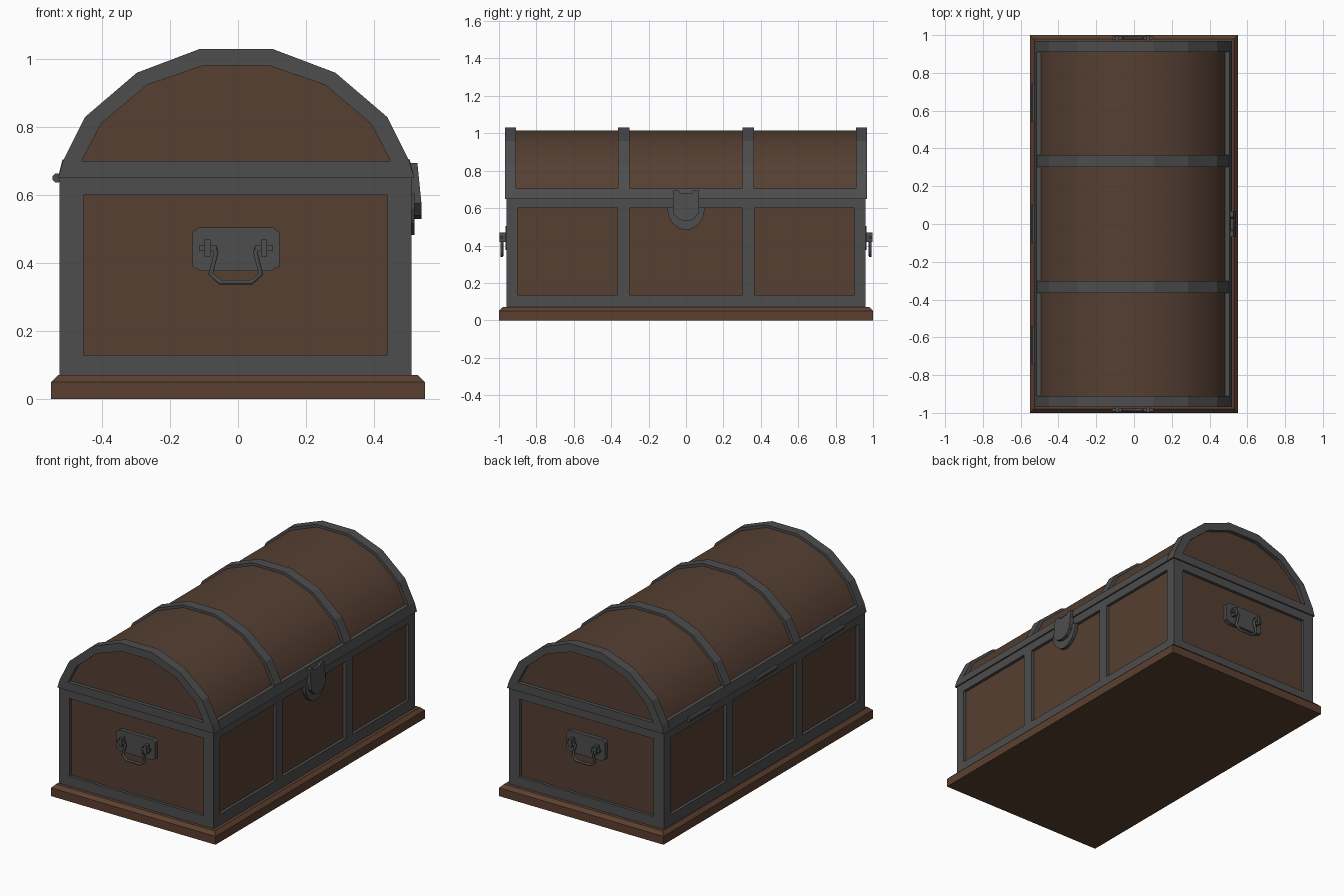
import bpy, bmesh, math

if "Cube" in bpy.data.objects:
    bpy.data.objects.remove(bpy.data.objects["Cube"])

def material(name, rgb):
    m = bpy.data.materials.new(name)
    m.diffuse_color = (*rgb, 1)
    m.use_nodes = True
    m.node_tree.nodes["Principled BSDF"].inputs["Base Color"].default_value = m.diffuse_color
    return m

WOOD = material("wood", (0.092, 0.050, 0.032))
BASE = material("base_wood", (0.105, 0.050, 0.030))
IRON = material("iron", (0.075, 0.075, 0.075))
CX = -0.0075            # the body sits a touch left of centre

def finish(bm, name, mat):
    bmesh.ops.recalc_face_normals(bm, faces=bm.faces)
    me = bpy.data.meshes.new(name)
    bm.to_mesh(me)
    bm.free()
    ob = bpy.data.objects.new(name, me)
    bpy.context.collection.objects.link(ob)
    me.materials.append(mat)
    return ob

def prism(name, pts, a, b, axis, mat, inner=None):
    """Extrude a 2D outline (with optional matching hole outline) from a to b along axis."""
    bm = bmesh.new()
    def place(p, d):
        co = {'x': (d, p[0], p[1]), 'y': (p[0], d, p[1]), 'z': (p[0], p[1], d)}[axis]
        return bm.verts.new(co)
    n = len(pts)
    A, B = [place(p, a) for p in pts], [place(p, b) for p in pts]
    if inner:
        C, D = [place(p, a) for p in inner], [place(p, b) for p in inner]
        pairs = [(A, B), (B, D), (D, C), (C, A)]
    else:
        bm.faces.new(A)
        bm.faces.new(B)
        pairs = [(A, B)]
    for P, Q in pairs:
        for i in range(n):
            j = (i + 1) % n
            bm.faces.new((P[i], P[j], Q[j], Q[i]))
    return finish(bm, name, mat)

def box(name, x0, x1, y0, y1, z0, z1, mat):
    return prism(name, [(x0, y0), (x1, y0), (x1, y1), (x0, y1)], z0, z1, 'z', mat)

def mirror_pts(half, c):
    return half + [(2 * c - x, z) for x, z in reversed(half)]

# Plinth with a chamfered top edge
base = box("plinth", -0.55, 0.55, -1, 1, 0, 0.07, BASE)
for v in base.data.vertices:
    if v.co.z > 0.05:
        v.co.x *= 0.53 / 0.55
        v.co.y *= 0.98
box("plinth_skirt", -0.55, 0.55, -1, 1, 0, 0.05, BASE)
for v in base.data.vertices:
    if v.co.z < 0.01:
        v.co.z = 0.05

# Wooden body inside an iron frame
HX, HY, T = 0.5175, 0.96, 0.018
box("body", CX - HX + T, CX + HX - T, -HY + T, HY - T, 0.07, 0.65, WOOD)
PX, PY = 0.07, 0.06
for sx in (-1, 1):
    xo = CX + sx * HX
    for sy in (-1, 1):
        xs = sorted((xo, xo - sx * PX))
        ys = sorted((sy * HY, sy * (HY - PY)))
        box("corner_post", *xs, *ys, 0.07, 0.65, IRON)
    xs = sorted((xo, xo - sx * 0.04))
    for z0, z1 in ((0.07, 0.135), (0.60, 0.65)):
        box("side_rail", *xs, -HY + PY, HY - PY, z0, z1, IRON)
    for y in (-0.333, 0.333):
        box("side_strap", *xs, y - 0.032, y + 0.032, 0.135, 0.60, IRON)
for sy in (-1, 1):
    ys = sorted((sy * HY, sy * (HY - 0.04)))
    for z0, z1 in ((0.07, 0.13), (0.60, 0.65)):
        box("end_rail", CX - HX + PX, CX + HX - PX, *ys, z0, z1, IRON)

# Domed lid: wood vault, end frames, ribs and lower bands
outer = mirror_pts([(-0.53, 0.65), (-0.515, 0.70), (-0.45, 0.83),
                    (-0.298, 0.96), (-0.113, 1.03)], CX + 0.002)
inner = mirror_pts([(-0.40, 0.70), (-0.46, 0.70), (-0.403, 0.81),
                    (-0.268, 0.924), (-0.10, 0.982)], CX + 0.002)
vault = [(CX + (x - CX) * 0.962, 0.65 + (z - 0.65) * 0.96) for x, z in outer]
lid = prism("lid_vault", vault, -0.945, 0.945, 'y', WOOD)
for p in lid.data.polygons:
    p.use_smooth = abs(p.normal.y) < 0.5
lid.data.set_sharp_from_angle(angle=math.radians(40))
for s in (-1, 1):
    prism("lid_end_frame", outer, s * 0.91, s * 0.968, 'y', IRON, inner)
    prism("lid_rib", outer, s * 0.333 - 0.031, s * 0.333 + 0.031, 'y', IRON)
    c = CX + 0.002
    band = [(c + s * 0.5245, 0.65), (c + s * 0.511, 0.705),
            (c + s * 0.45, 0.705), (c + s * 0.45, 0.65)]
    prism("lid_band", band, -0.91, 0.91, 'y', IRON)

# Hinges along the back side
for y in (-0.64, 0, 0.64):
    box("hinge_leaf", -0.54, -0.50, y - 0.09, y + 0.09, 0.645, 0.655, IRON)
    ring = [(-0.533 + 0.014 * math.cos(math.tau * (k + .5) / 8),
             0.65 + 0.014 * math.sin(math.tau * (k + .5) / 8)) for k in range(8)]
    prism("hinge_barrel", ring, y - 0.10, y + 0.10, 'y', IRON)

# Latch: rounded lower plate and overhanging hasp
prism("latch_plate", mirror_pts([(-0.10, 0.605), (-0.095, 0.56), (-0.073, 0.52),
                                 (-0.035, 0.49), (-0.005, 0.482)], 0), 0.50, 0.52, 'x', IRON)
hasp = mirror_pts([(0, 0.53), (-0.04, 0.54), (-0.07, 0.575), (-0.07, 0.695),
                   (-0.038, 0.695), (-0.03, 0.68)], 0)
hasp = hasp[:-1]
ob = prism("latch_hasp", hasp, 0.50, 0.54, 'x', IRON)
for v in ob.data.vertices:
    if v.co.x > 0.52 and v.co.z > 0.6:
        v.co.x = 0.528

# Carrying handles on both ends
HC = -0.0065
for s in (-1, 1):
    plate = mirror_pts([(HC - 0.10, 0.376), (HC - 0.128, 0.39),
                        (HC - 0.128, 0.49), (HC - 0.11, 0.504)], HC)
    prism("handle_plate", plate, s * 0.935, s * 0.966, 'y', IRON)
    for k in (-1, 1):
        x = HC + k * 0.083
        ys = sorted((s * 0.96, s * 0.998))
        box("handle_lug", x - 0.009, x + 0.009, *ys, 0.42, 0.47, IRON)
        ys = sorted((s * 0.978, s * 0.992))
        box("handle_pin", x - 0.026, x + 0.026, *ys, 0.435, 0.452, IRON)
    path = mirror_pts([(HC - 0.062, 0.447), (HC - 0.058, 0.43), (HC - 0.074, 0.368),
                       (HC - 0.047, 0.344)], HC)
    cu = bpy.data.curves.new("handle_bar", 'CURVE')
    cu.dimensions = '3D'
    cu.bevel_depth = 0.008
    cu.bevel_resolution = 1
    cu.use_fill_caps = True
    sp = cu.splines.new('POLY')
    sp.points.add(len(path) - 1)
    for p, (x, z) in zip(sp.points, path):
        p.co = (x, s * 0.985, z, 1)
    cu.materials.append(IRON)
    bpy.context.collection.objects.link(bpy.data.objects.new("handle_bar", cu))
